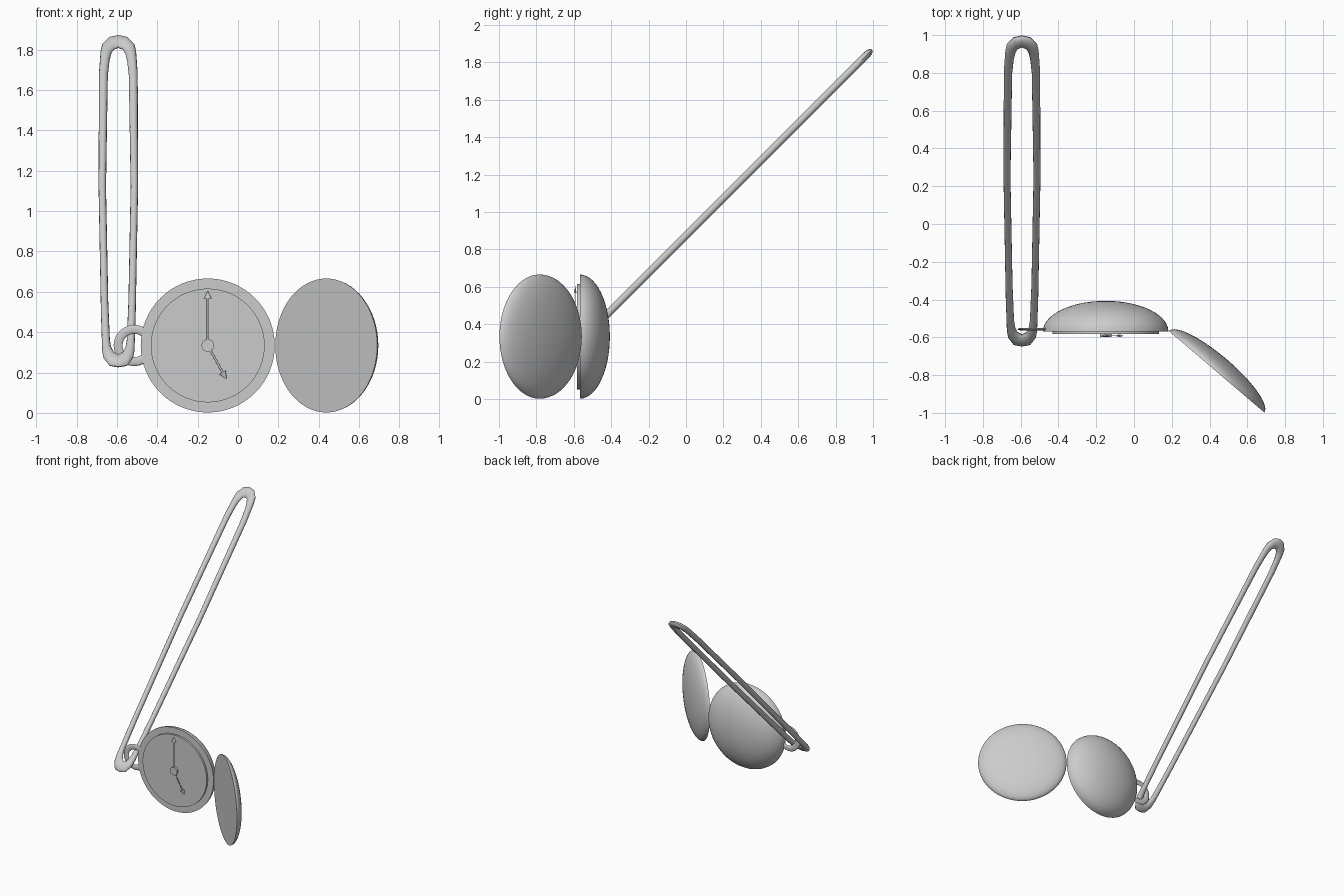
import bpy, bmesh
from math import sin, cos, pi, radians
from mathutils import Matrix, Vector

if "Cube" in bpy.data.objects:
    bpy.data.objects.remove(bpy.data.objects["Cube"])

CX, CZ, R = -0.15, 0.334, 0.332      # watch centre and radius


def finish(bm, name, matrix=Matrix.Identity(4)):
    bm.transform(matrix)
    bmesh.ops.recalc_face_normals(bm, faces=bm.faces)
    me = bpy.data.meshes.new(name)
    bm.to_mesh(me)
    bm.free()
    ob = bpy.data.objects.new(name, me)
    bpy.context.collection.objects.link(ob)
    bpy.ops.object.select_all(action='DESELECT')
    ob.select_set(True)
    bpy.context.view_layer.objects.active = ob
    bpy.ops.object.shade_smooth_by_angle(angle=radians(40))
    return ob


def dome(name, depth, matrix, seg=64, rows=14):
    """Half ellipsoid, flat side at y = 0, bulging toward +y."""
    bm = bmesh.new()
    rings = []
    for j in range(rows):
        a = pi / 2 * j / rows
        rings.append([bm.verts.new((R * cos(a) * cos(2 * pi * i / seg), depth * sin(a),
                                    R * cos(a) * sin(2 * pi * i / seg))) for i in range(seg)])
    tip = bm.verts.new((0, depth, 0))
    bm.faces.new(rings[0])
    for i in range(seg):
        k = (i + 1) % seg
        for a, b in zip(rings, rings[1:]):
            bm.faces.new((a[i], a[k], b[k], b[i]))
        bm.faces.new((rings[-1][i], rings[-1][k], tip))
    return finish(bm, name, matrix)


def tube(name, rings, matrix):
    """Closed tube through a loop of point rings."""
    bm = bmesh.new()
    vs = [[bm.verts.new(p) for p in ring] for ring in rings]
    n, m = len(vs), len(vs[0])
    for i in range(n):
        for j in range(m):
            bm.faces.new((vs[i][j], vs[(i + 1) % n][j],
                          vs[(i + 1) % n][(j + 1) % m], vs[i][(j + 1) % m]))
    return finish(bm, name, matrix)


def disc(name, r, y0, y1, seg):
    bm = bmesh.new()
    bmesh.ops.create_cone(bm, cap_ends=True, segments=seg, radius1=r, radius2=r, depth=y1 - y0)
    return finish(bm, name, Matrix.Translation((CX, (y0 + y1) / 2, CZ))
                  @ Matrix.Rotation(pi / 2, 4, 'X'))


def hand(name, length, angle):
    """Thin shaft with an arrow head, flattened front to back."""
    bm = bmesh.new()
    head = 0.038
    for r1, r2, z0, z1 in ((0.005, 0.005, 0, length - head), (0.019, 0.001, length - head, length)):
        bmesh.ops.create_cone(bm, cap_ends=True, segments=16, radius1=r1, radius2=r2, depth=z1 - z0,
                              matrix=Matrix.Translation((0, 0, (z0 + z1) / 2)))
    return finish(bm, name, Matrix.Translation((CX, -0.592, CZ)) @ Matrix.Rotation(angle, 4, 'Y')
                  @ Matrix.Diagonal((1, 0.35, 1, 1)))


# case and opened lid
dome("case", 0.161, Matrix.Translation((CX, -0.568, CZ)))
dome("lid", 0.085, Matrix.Translation((0.437, -0.782, CZ)) @ Matrix.Rotation(radians(-40.5), 4, 'Z'))

# dial, hub and hands
disc("dial", 0.282, -0.583, -0.566, 64)
disc("hub", 0.031, -0.598, -0.580, 32)
hand("minute_hand", 0.27, 0)
hand("hour_hand", 0.19, radians(151))

# flattened ring on the side of the case
rings = []
for i in range(48):
    a = 2 * pi * i / 48
    rings.append([((0.08 + 0.022 * cos(b)) * cos(a), 0.007 * sin(b), (0.08 + 0.022 * cos(b)) * sin(a))
                  for b in (2 * pi * j / 12 for j in range(12))])
tube("bow_ring", rings, Matrix.Translation((-0.514, -0.557, CZ)))

# long chain loop: outer and inner outline (half width, length), mirrored across its middle
outer = [(0, 1.16), (0.045, 1.147), (0.08, 1.10), (0.088, 1.05), (0.096, 0.9), (0.098, 0.1),
         (0.086, -0.8), (0.08, -1.05), (0.073, -1.10), (0.045, -1.15), (0, -1.16)]
inner = [(0, 1.078), (0.022, 1.065), (0.036, 1.03), (0.044, 0.98), (0.052, 0.88), (0.061, 0.1),
         (0.05, -0.7), (0.042, -0.97), (0.036, -1.02), (0.022, -1.06), (0, -1.078)]
pairs = list(zip(outer, inner))
pairs += [((-o[0], o[1]), (-i[0], i[1])) for o, i in reversed(pairs[1:-1])]
rings = []
for o, i in pairs:
    o, i = Vector((o[0], 0, o[1])), Vector((i[0], 0, i[1]))
    rings.append([(o + i) / 2 + (o - i) / 2 * cos(b) + Vector((0, 0.02 * sin(b), 0))
                  for b in (2 * pi * j / 12 for j in range(12))])
tube("chain_loop", rings, Matrix.Translation((-0.593, 0.175, 1.049)) @ Matrix.Rotation(-pi / 4, 4, 'X'))
